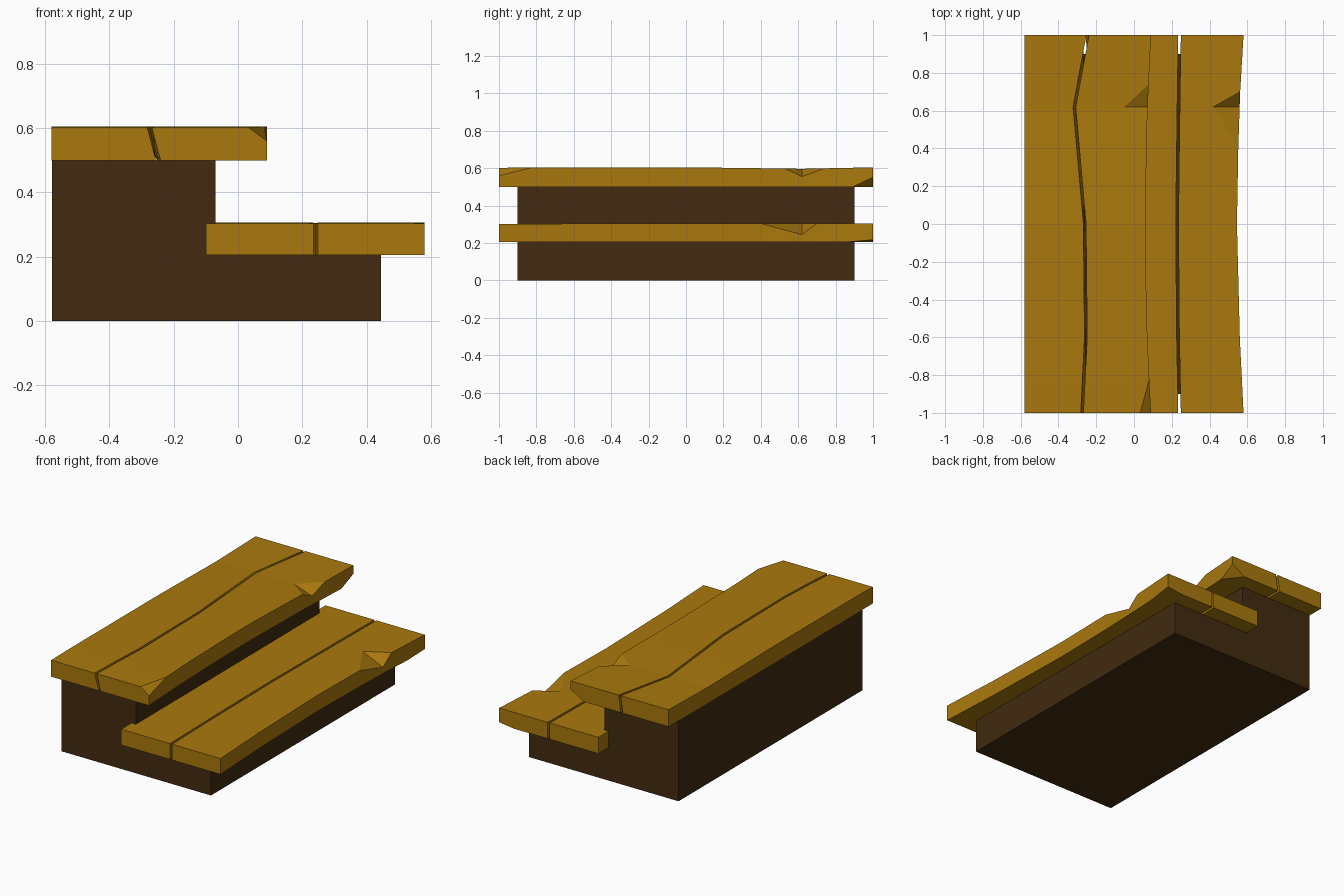
import bpy, bmesh

if "Cube" in bpy.data.objects:
    bpy.data.objects.remove(bpy.data.objects["Cube"])


def material(name, rgb):
    m = bpy.data.materials.new(name)
    m.diffuse_color = (*rgb, 1)
    m.use_nodes = True
    m.node_tree.nodes["Principled BSDF"].inputs["Base Color"].default_value = m.diffuse_color
    return m


WOOD = material("golden wood", (0.40, 0.19, 0.004))
DARK = material("dark wood", (0.054, 0.023, 0.005))


def lerp(points, y):
    """Piecewise linear value along the board length."""
    for (y0, v0), (y1, v1) in zip(points, points[1:]):
        if y <= y1:
            return v0 + (v1 - v0) * (y - y0) / (y1 - y0)
    return points[-1][1]


def finish(name, bm, mat):
    bmesh.ops.recalc_face_normals(bm, faces=bm.faces[:])
    me = bpy.data.meshes.new(name)
    bm.to_mesh(me)
    bm.free()
    me.materials.append(mat)
    bpy.context.collection.objects.link(bpy.data.objects.new(name, me))


def plank(name, ys, left_top, left_bot, right_top, right_bot, z0, top,
          chips={}, low_chips={}):
    """Loft along y. chips: y -> (apex x on the face, z of the broken edge)."""
    bm = bmesh.new()
    rings = []
    for y in ys:
        rt, rb = lerp(right_top, y), lerp(right_bot, y)
        zt = lerp(top, y)
        mt, zr = chips.get(y, (rt - 0.1, zt))
        mb, zl = low_chips.get(y, (rb - 0.1, z0))
        co = [(lerp(left_bot, y), z0), (lerp(left_top, y), zt), (mt, zt),
              (rt, zr), (rb, zl), (mb, z0)]
        rings.append([bm.verts.new((x, y, z)) for x, z in co])
    for i, (a, b) in enumerate(zip(rings, rings[1:])):
        for k in range(6):
            n = (k + 1) % 6
            if k in (2, 4):   # edge strips: crease from chip apex to whole edge
                m, e = (2, 3) if k == 2 else (5, 4)
                broken = ys[i] in (chips if k == 2 else low_chips)
                if broken:
                    bm.faces.new((a[m], a[e], b[e]))
                    bm.faces.new((a[m], b[e], b[m]))
                else:
                    bm.faces.new((a[m], a[e], b[m]))
                    bm.faces.new((a[e], b[e], b[m]))
            else:
                bm.faces.new((a[k], a[n], b[n], b[k]))
    bm.faces.new(rings[0])
    bm.faces.new(rings[-1])
    finish(name, bm, WOOD)


def shift(points, d):
    return [(y, x + d) for y, x in points]


def const(x):
    return [(-1, x), (1, x)]


# Stepped dark base
bm = bmesh.new()
profile = [(-0.579, 0), (0.445, 0), (0.445, 0.205), (-0.07, 0.205),
           (-0.07, 0.5), (-0.579, 0.5)]
face = bm.faces.new([bm.verts.new((x, -0.9, z)) for x, z in profile])
ext = bmesh.ops.extrude_face_region(bm, geom=[face])
bmesh.ops.translate(bm, vec=(0, 1.8, 0),
                    verts=[v for v in ext["geom"] if isinstance(v, bmesh.types.BMVert)])
finish("step_base", bm, DARK)

# Upper tread: two planks split by a slanted, bent crack
crack = [(-1, -0.282), (-0.6, -0.262), (0, -0.268), (0.62, -0.323), (1, -0.252)]
crack_low = [(-1, -0.255), (0, -0.262), (1, -0.267)]
nose = [(-1, 0.09), (-0.8, 0.08), (-0.5, 0.066), (0, 0.06), (0.5, 0.068),
        (0.75, 0.078), (1, 0.09)]
top = [(-1, 0.602), (-0.85, 0.605), (0.05, 0.605), (0.62, 0.597), (1, 0.605)]
ys = [-1, -0.82, -0.6, -0.3, 0, 0.3, 0.53, 0.62, 0.74, 0.89, 1]
plank("upper_tread_back", ys, const(-0.58), const(-0.58), crack, crack_low, 0.5, top)
plank("upper_tread_front", ys, shift(crack, 0.014), shift(crack_low, 0.014),
      nose, nose, 0.5, top,
      chips={-1: (0.033, 0.56), 0.62: (-0.05, 0.555)}, low_chips={1: (0.0, 0.552)})

# Lower tread: two planks with a narrow gap
gap = [(-1, 0.234), (-0.6, 0.226), (0, 0.221), (0.5, 0.227), (1, 0.234)]
nose = [(-1, 0.58), (-0.6, 0.56), (0, 0.545), (0.4, 0.552), (0.7, 0.562), (1, 0.58)]
top = [(-1, 0.303), (0, 0.304), (1, 0.306)]
ys = [-1, -0.6, -0.3, 0, 0.4, 0.62, 0.7, 0.85, 1]
plank("lower_tread_back", ys, const(-0.1), const(-0.1), gap, gap, 0.205, top)
plank("lower_tread_front", ys, shift(gap, 0.014), shift(gap, 0.014), nose, nose,
      0.205, top, chips={0.62: (0.42, 0.245)}, low_chips={1: (0.48, 0.218)})
